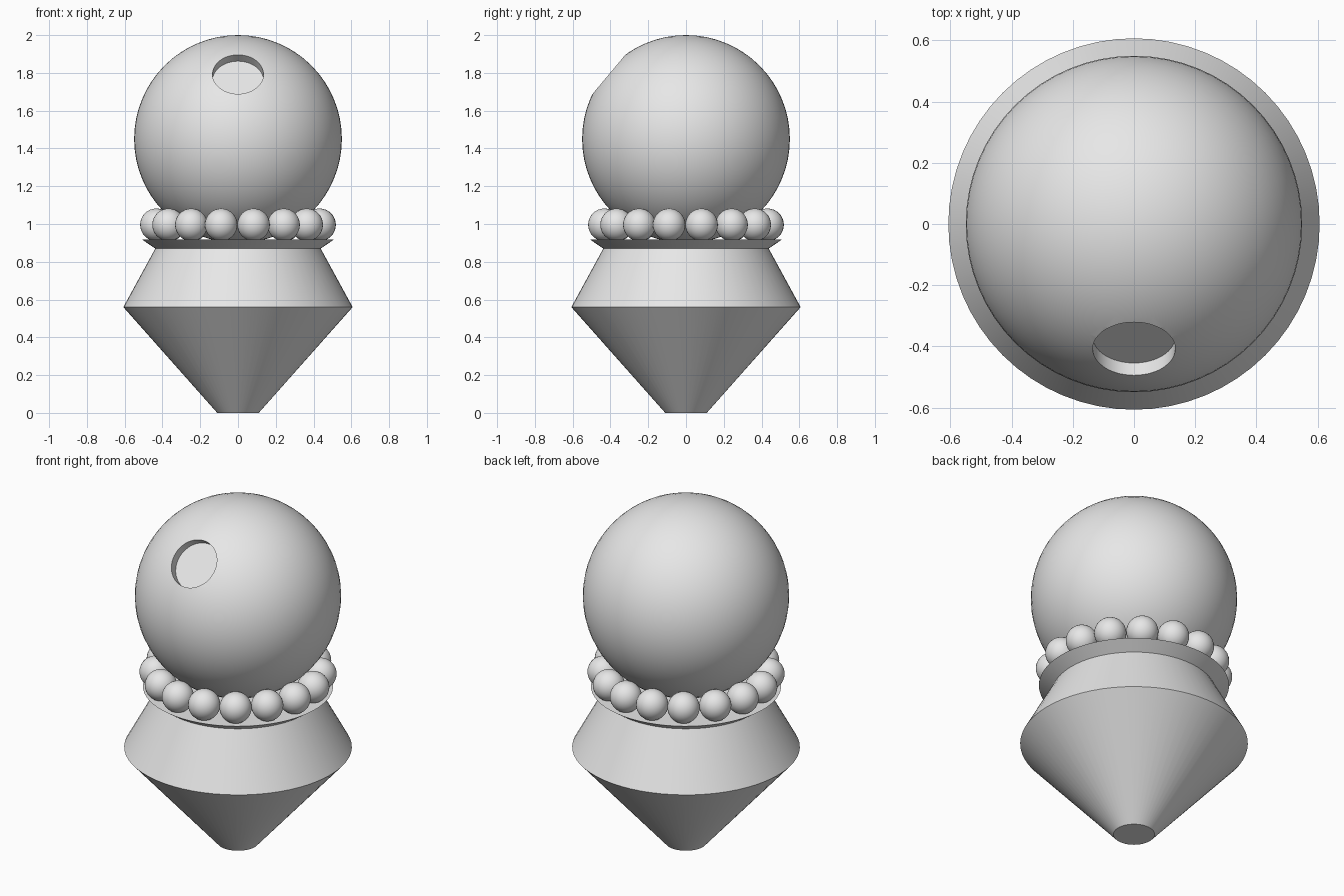
import bpy
from math import radians, cos, sin, tau
from mathutils import Vector

default = bpy.data.objects.get("Cube")
if default:
    bpy.data.objects.remove(default, do_unlink=True)

GREY = (0.8, 0.8, 0.8, 1.0)
grey = bpy.data.materials.new("plain_grey")
grey.use_nodes = True
grey.diffuse_color = GREY
grey.node_tree.nodes["Principled BSDF"].inputs["Base Color"].default_value = GREY


def finish(obj, name):
    """Name the part, colour it and smooth everything but its creases."""
    obj.name = name
    obj.data.materials.clear()
    obj.data.materials.append(grey)
    bpy.ops.object.select_all(action='DESELECT')
    obj.select_set(True)
    bpy.context.view_layer.objects.active = obj
    bpy.ops.object.shade_smooth_by_angle(angle=radians(30))
    return obj


def lathe(name, profile, sides=64):
    """Solid of revolution from (radius, height) points, capped at both ends."""
    verts = [(r * cos(tau * i / sides), r * sin(tau * i / sides), z)
             for r, z in profile for i in range(sides)]
    faces = [(k * sides + i, k * sides + (i + 1) % sides,
              (k + 1) * sides + (i + 1) % sides, (k + 1) * sides + i)
             for k in range(len(profile) - 1) for i in range(sides)]
    last = (len(profile) - 1) * sides
    faces.append(tuple(reversed(range(sides))))
    faces.append(tuple(range(last, last + sides)))
    mesh = bpy.data.meshes.new(name)
    mesh.from_pydata(verts, [], faces)
    obj = bpy.data.objects.new(name, mesh)
    bpy.context.collection.objects.link(obj)
    return finish(obj, name)


# Tapered body and flared collar in one turned piece
lathe("body_and_collar", [(0.11, 0), (0.607, 0.56), (0.438, 0.87), (0.507, 0.917)])

# Round head
center = Vector((0, 0, 1.45))
bpy.ops.mesh.primitive_uv_sphere_add(segments=64, ring_count=32, radius=0.55, location=center)
head = bpy.context.object

# Shallow round recess, cut into the upper front of the head
tilt = radians(40)
axis = Vector((0, -cos(tilt), sin(tilt)))
floor_distance, depth = 0.48, 0.3
bpy.ops.mesh.primitive_cylinder_add(
    vertices=64, radius=0.135, depth=depth,
    location=center + axis * (floor_distance + depth / 2),
    rotation=axis.to_track_quat('Z', 'Y').to_euler())
cutter = bpy.context.object
cutter.hide_render = True
cut = head.modifiers.new("recess", 'BOOLEAN')
cut.operation = 'DIFFERENCE'
cut.solver = 'EXACT'
cut.object = cutter
bpy.context.view_layer.objects.active = head
bpy.ops.object.modifier_apply(modifier=cut.name)
bpy.data.objects.remove(cutter, do_unlink=True)
finish(head, "head")

# Ring of touching beads around the neck
BEADS = 16
for i in range(BEADS):
    a = tau * i / BEADS + radians(10.8)
    bpy.ops.mesh.primitive_uv_sphere_add(
        segments=32, ring_count=16, radius=0.086,
        location=(0.44 * cos(a), 0.44 * sin(a), 0.996))
    finish(bpy.context.object, f"neck_bead_{i + 1}")
